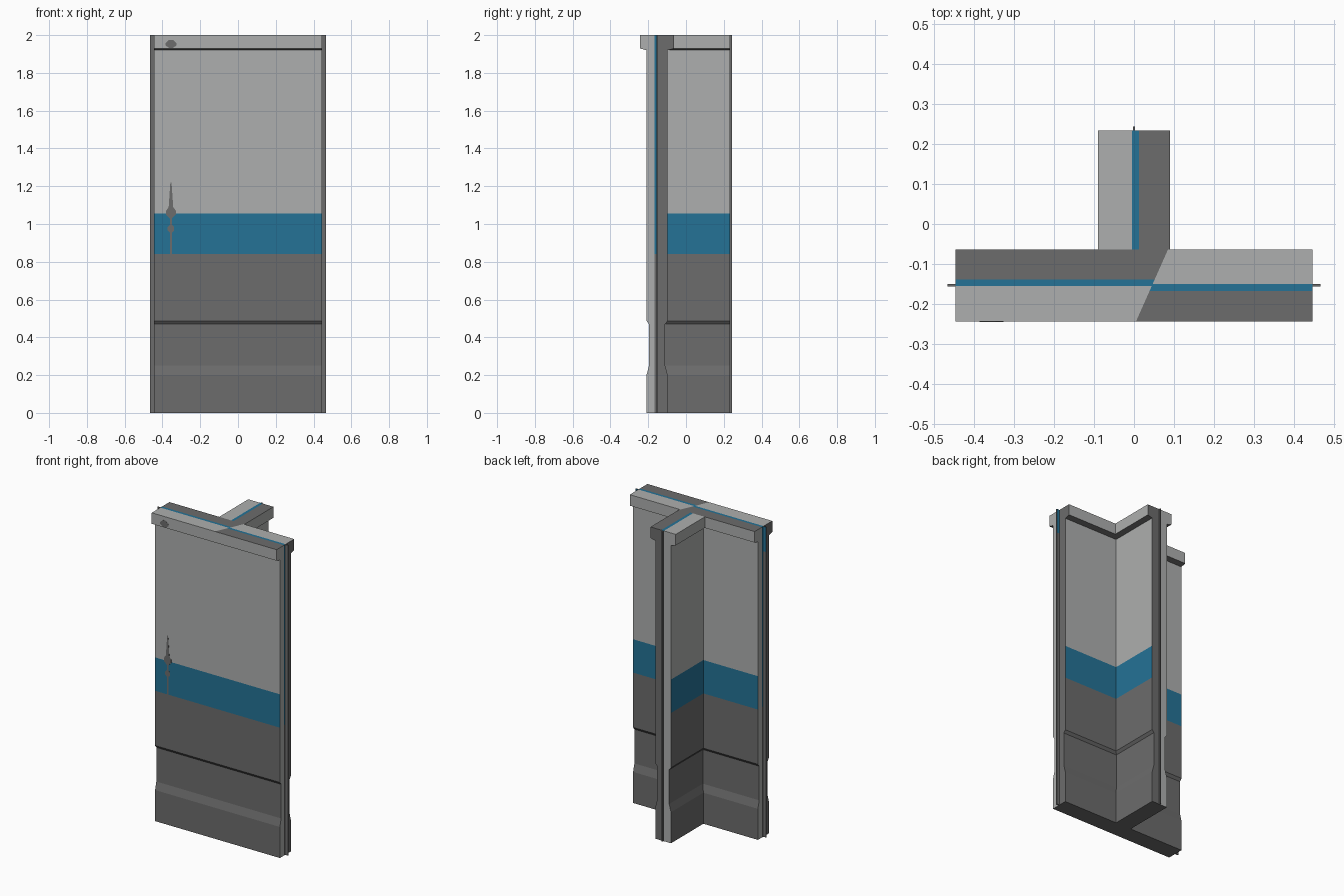
import bpy, bmesh
from mathutils import Vector

if "Cube" in bpy.data.objects:
    bpy.data.objects.remove(bpy.data.objects["Cube"])

def material(name, rgb):
    m = bpy.data.materials.new(name)
    m.diffuse_color = (*rgb, 1)
    m.use_nodes = True
    m.node_tree.nodes["Principled BSDF"].inputs["Base Color"].default_value = m.diffuse_color
    return m

MATS = [material("dark_grey", (0.15, 0.15, 0.15)),
        material("light_grey", (0.42, 0.43, 0.425)),
        material("blue", (0.018, 0.17, 0.305))]
DARK, LIGHT, BLUE = 0, 1, 2
YC = -0.153          # centre line of the long wall
XE, YE = 0.445, 0.233  # ends of the long wall and of the stem wall

def make_object(name, bm):
    bmesh.ops.recalc_face_normals(bm, faces=bm.faces)
    me = bpy.data.meshes.new(name)
    bm.to_mesh(me)
    bm.free()
    for m in MATS:
        me.materials.append(m)
    ob = bpy.data.objects.new(name, me)
    bpy.context.collection.objects.link(ob)
    return ob

def prism(name, half, place, a, b):
    """Extrude a mirrored half profile of (half width, height) from a to b."""
    ring = half + [(-w, z) for w, z in reversed(half)]
    bm = bmesh.new()
    f = bm.faces.new([bm.verts.new(place(a, w, z)) for w, z in ring])
    new = bmesh.ops.extrude_face_region(bm, geom=[f])["geom"]
    step = Vector(place(b, 0, 0)) - Vector(place(a, 0, 0))
    bmesh.ops.translate(bm, vec=step, verts=[v for v in new if isinstance(v, bmesh.types.BMVert)])
    return make_object(name, bm)

# wall cross-section: plinth, recess, lip, panel, cap
PROFILE = [(0.056, 0), (0.056, 0.2), (0.043, 0.25), (0.043, 0.47), (0.056, 0.487),
           (0.056, 1.92), (0.09, 1.929), (0.09, 2)]
wall = prism("t_wall", PROFILE, lambda t, w, z: (t, YC + w, z), -XE, XE)
stem = prism("stem_cutter", PROFILE, lambda t, w, z: (w, t, z), YC, YE)

# join both walls into one T
mod = wall.modifiers.new("join", 'BOOLEAN')
mod.operation, mod.object, mod.solver = 'UNION', stem, 'EXACT'
dg = bpy.context.evaluated_depsgraph_get()
bm = bmesh.new()
bm.from_mesh(bpy.data.meshes.new_from_object(wall.evaluated_get(dg)))
wall.modifiers.clear()
bpy.data.objects.remove(stem)

# cut the faces along the colour borders
cuts = [((0, -0.063, 0), (0, 1, 0)), ((0.005, -0.243, 0), (-2.25, 1, 0))]
cuts += [((0, 0, z), (0, 0, 1)) for z in (0.84, 1.055)]
cuts += [((x, 0, 0), (1, 0, 0)) for x in (-0.005, 0.013)]
cuts += [((0, y, 0), (0, 1, 0)) for y in (-0.167, -0.155, -0.15, -0.138)]
for co, no in cuts:
    bmesh.ops.bisect_plane(bm, geom=bm.verts[:] + bm.edges[:] + bm.faces[:],
                           dist=1e-6, plane_co=co, plane_no=Vector(no).normalized())

def colour(c, n):
    strip = BLUE if c.z > 0.84 else DARK
    if n.z > 0.9 and c.z > 1.99:                      # cap top
        if c.y > -0.063:
            return LIGHT if c.x < -0.005 else BLUE if c.x < 0.013 else DARK
        if c.y + 0.243 > (c.x - 0.005) * 2.25:
            return LIGHT if c.y < -0.155 else BLUE if c.y < -0.138 else DARK
        return DARK if c.y < -0.167 else BLUE if c.y < -0.15 else LIGHT
    if n.x > 0.9 and c.x > XE - 0.01:                 # wall ends
        return LIGHT if c.y < -0.167 else strip if c.y < -0.15 else DARK
    if n.x < -0.9 and c.x < 0.01 - XE:
        return LIGHT if c.y > -0.138 else strip if c.y > -0.155 else DARK
    if n.y > 0.9 and c.y > YE - 0.01:
        return LIGHT if c.x < -0.005 else DARK
    if n.z < -0.3 or c.z < 0.84:                      # undersides and lower panel
        return DARK
    return BLUE if c.z < 1.055 else LIGHT

bm.normal_update()
for f in bm.faces:
    f.material_index = colour(f.calc_center_median(), f.normal)
bmesh.ops.dissolve_limit(bm, angle_limit=0.01, verts=bm.verts, edges=bm.edges,
                         delimit={'MATERIAL'})
bm.to_mesh(wall.data)
bm.free()

# thin connecting tongues on the three ends
def tongue(name, lo, hi):
    bm = bmesh.new()
    bmesh.ops.create_cube(bm, size=1)
    for v in bm.verts:
        v.co = [lo[i] if v.co[i] < 0 else hi[i] for i in range(3)]
    bmesh.ops.bisect_plane(bm, geom=bm.verts[:] + bm.edges[:] + bm.faces[:],
                           plane_co=(0, 0, 1.84), plane_no=(0, 0, 1))
    bm.normal_update()
    for f in bm.faces:   # blue patch on the rear of the side tongues
        if hi[1] < 0 and f.normal.y > 0.9 and f.calc_center_median().z > 1.84:
            f.material_index = BLUE
    make_object(name, bm)

tongue("left_tongue", (-0.465, YC - 0.003, 0), (0.01 - XE, YC + 0.003, 2))
tongue("right_tongue", (XE - 0.01, YC - 0.003, 0), (0.465, YC + 0.003, 2))
tongue("back_tongue", (-0.003, YE - 0.01, 0), (0.003, 0.243, 2))

# stain marks on the front, as thin plates
stain = [(0.006, 0.84), (0.006, 0.955), (0.017, 0.965), (0.017, 0.985), (0.006, 0.995),
         (0.006, 1.03), (0.026, 1.05), (0.026, 1.07), (0.012, 1.09), (0.008, 1.15), (0.003, 1.22)]
cap_stain = [(0.01, 1.932), (0.03, 1.946), (0.03, 1.956), (0.01, 1.975)]
for name, pts, y in (("front_stain", stain, YC - 0.056), ("cap_stain", cap_stain, YC - 0.09)):
    prism(name, pts, lambda t, w, z: (-0.355 + w, t, z), y - 0.001, y + 0.002)
